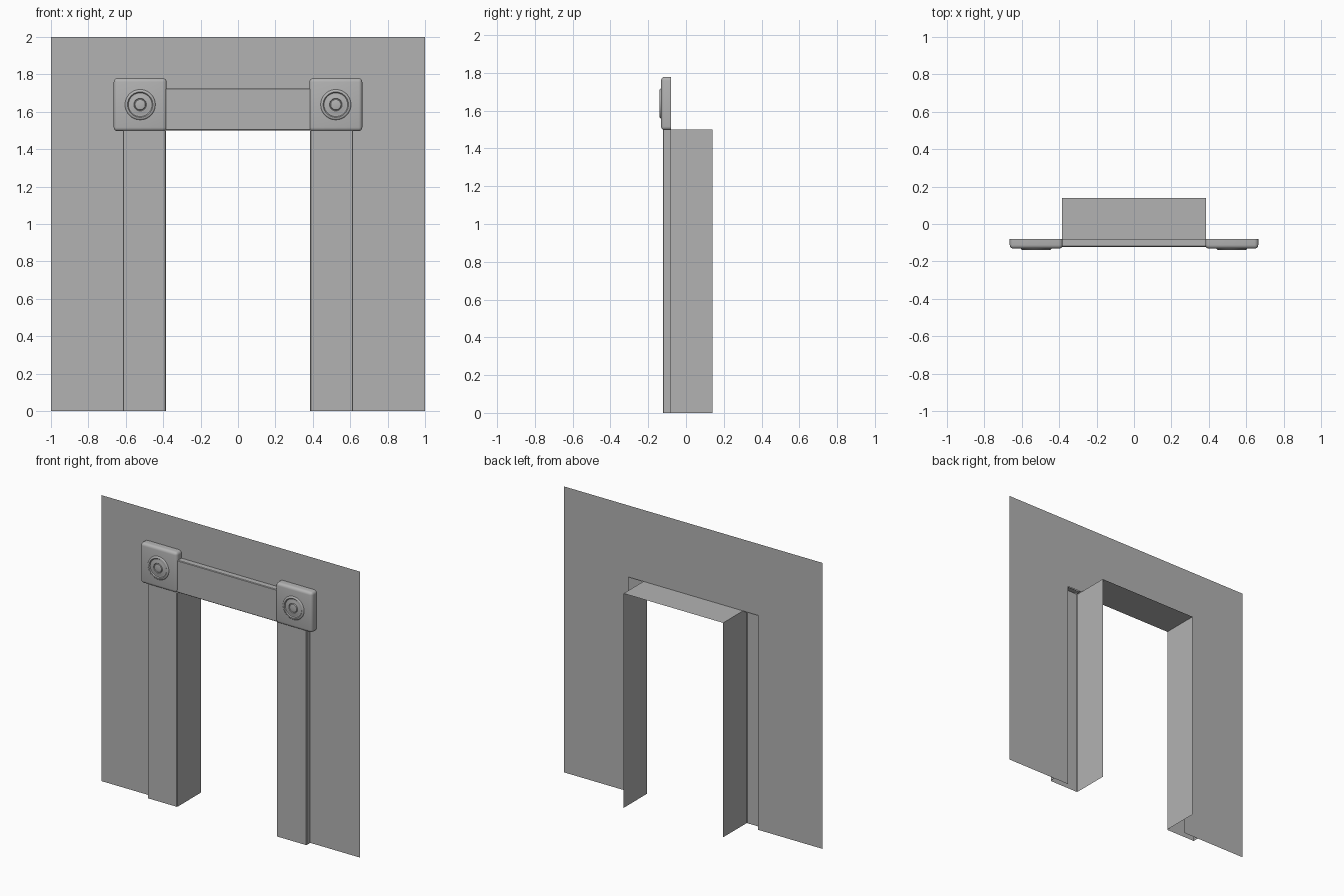
import bpy, bmesh
from math import cos, sin, tau, radians
from mathutils import Vector

cube = bpy.data.objects.get("Cube")
if cube:
    bpy.data.objects.remove(cube, do_unlink=True)

# Main measurements
WALL_Y, TRIM_Y, BACK_Y = -0.08, -0.122, 0.14
OPEN_X, OPEN_Z, TRIM_X, HEAD_Z = 0.385, 1.5, 0.615, 1.725
BLOCK_X, BLOCK_Z = 0.523, 1.638

plaster = bpy.data.materials.new("grey plaster")
plaster.use_nodes = True
grey = (0.45, 0.45, 0.45, 1)
plaster.diffuse_color = grey
plaster.node_tree.nodes["Principled BSDF"].inputs["Base Color"].default_value = grey


def finish(name, bm, mirror=False, smooth=False):
    mesh = bpy.data.meshes.new(name)
    bm.to_mesh(mesh)
    bm.free()
    mesh.materials.append(plaster)
    obj = bpy.data.objects.new(name, mesh)
    bpy.context.collection.objects.link(obj)
    if mirror:
        obj.modifiers.new("Mirror", "MIRROR").use_mirror_merge = False
    if smooth:
        bpy.ops.object.select_all(action="DESELECT")
        obj.select_set(True)
        bpy.context.view_layer.objects.active = obj
        bpy.ops.object.shade_smooth_by_angle(angle=radians(35))
    return obj


def sweep(name, path, offset, mirror=False):
    """Extrude an open line of points into a sheet."""
    bm = bmesh.new()
    a = [bm.verts.new(p) for p in path]
    b = [bm.verts.new(Vector(p) + Vector(offset)) for p in path]
    for i in range(len(path) - 1):
        bm.faces.new((a[i], a[i + 1], b[i + 1], b[i]))
    return finish(name, bm, mirror)


# Wall sheet with the doorway notch
bm = bmesh.new()
outline = [(-1, 0), (-0.5, 0), (-0.5, OPEN_Z), (0.5, OPEN_Z), (0.5, 0), (1, 0), (1, 2), (-1, 2)]
v = [bm.verts.new((x, WALL_Y, z)) for x, z in outline]
for ids in ((0, 1, 2, 7), (2, 3, 6, 7), (3, 4, 5, 6)):
    bm.faces.new([v[i] for i in ids])
finish("wall", bm)

# Side trim with the door reveal, open at the back
e = 0.004
sweep("side_trim_and_reveal",
      [(OPEN_X, BACK_Y, 0), (OPEN_X, TRIM_Y + e, 0), (OPEN_X + e, TRIM_Y, 0),
       (TRIM_X - e, TRIM_Y, 0), (TRIM_X, TRIM_Y + e, 0), (TRIM_X, WALL_Y, 0)],
      (0, 0, OPEN_Z), mirror=True)

# Head trim with the underside of the doorway
sweep("head_trim_and_reveal",
      [(-OPEN_X, WALL_Y, HEAD_Z), (-OPEN_X, TRIM_Y + e, HEAD_Z), (-OPEN_X, TRIM_Y, HEAD_Z - e),
       (-OPEN_X, TRIM_Y, OPEN_Z + e), (-OPEN_X, TRIM_Y + e, OPEN_Z), (-OPEN_X, BACK_Y, OPEN_Z)],
      (2 * OPEN_X, 0, 0))

# Rounded corner blocks, open at the back
bm = bmesh.new()
bmesh.ops.create_cube(bm, size=1)
for p in bm.verts:
    p.co = (BLOCK_X + p.co.x * 0.283, -0.106 + p.co.y * 0.052, BLOCK_Z + p.co.z * 0.283)
bmesh.ops.delete(bm, geom=[f for f in bm.faces if f.normal.y > 0.9], context="FACES_ONLY")
edges = [g for g in bm.edges if not g.is_boundary]
bmesh.ops.bevel(bm, geom=edges, offset=0.02, segments=4, profile=0.5, affect="EDGES")
finish("corner_block", bm, mirror=True, smooth=True)

# Turned rosettes on the blocks
profile = [(0.082, -0.13), (0.08, -0.135), (0.074, -0.139), (0.068, -0.139), (0.063, -0.1335),
           (0.052, -0.1335), (0.042, -0.137), (0.034, -0.137), (0.031, -0.1335),
           (0.027, -0.138), (0.016, -0.14)]
N = 40
bm = bmesh.new()
rings = [[bm.verts.new((BLOCK_X + r * cos(tau * i / N), y, BLOCK_Z + r * sin(tau * i / N)))
          for i in range(N)] for r, y in profile]
for a, b in zip(rings, rings[1:]):
    for i in range(N):
        j = (i + 1) % N
        bm.faces.new((a[i], a[j], b[j], b[i]))
bm.faces.new(rings[-1])
finish("rosette", bm, mirror=True, smooth=True)
